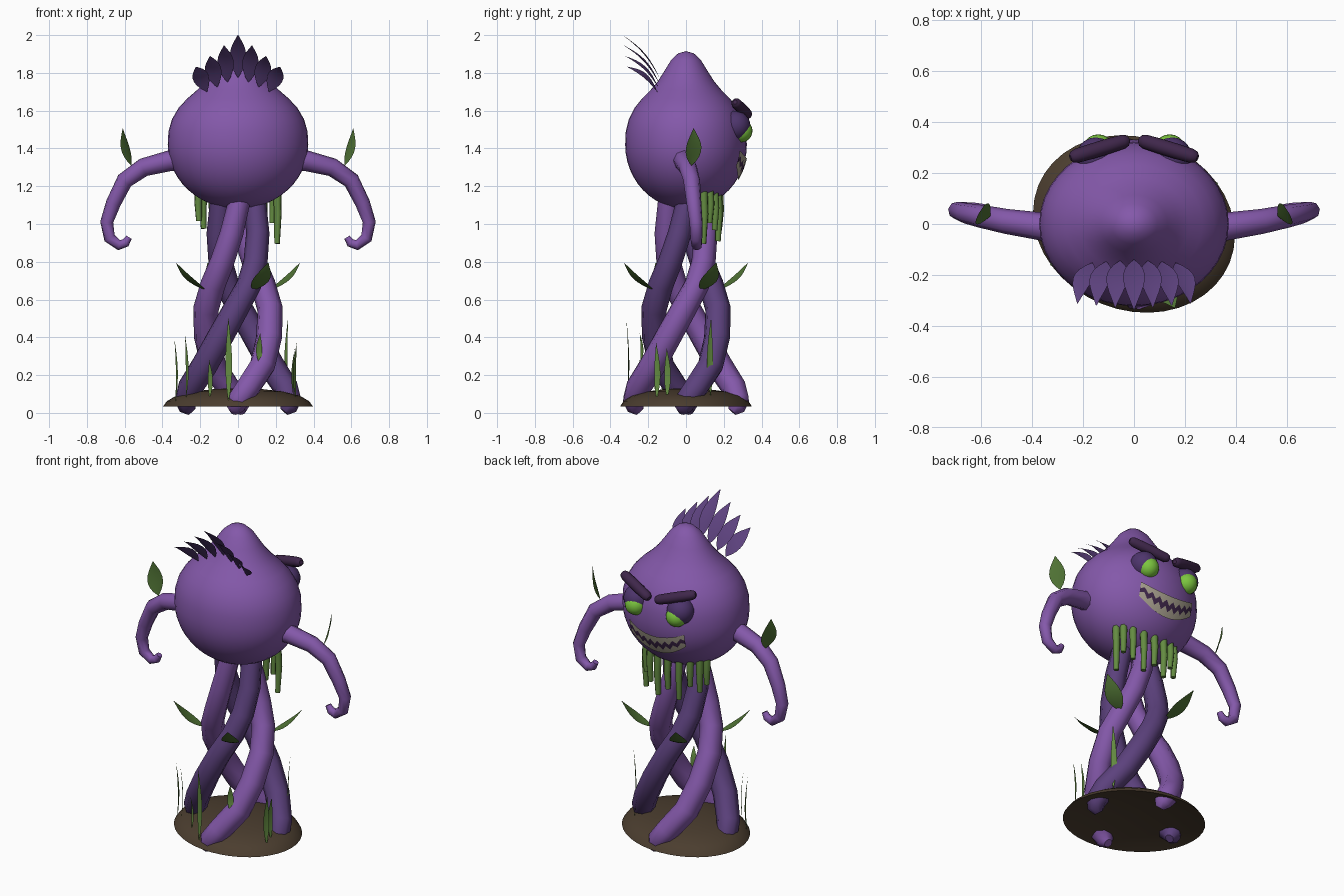
import bpy, bmesh
from math import sin, cos, pi, radians, sqrt
from mathutils import Vector

cube = bpy.data.objects.get("Cube")
if cube:
    bpy.data.objects.remove(cube)


def material(name, r, g, b):
    m = bpy.data.materials.new(name)
    m.use_nodes = True
    m.diffuse_color = (r, g, b, 1)
    m.node_tree.nodes["Principled BSDF"].inputs["Base Color"].default_value = (r, g, b, 1)
    return m


PURPLE = material("purple skin", .23, .098, .40)
DEEP = material("deep purple", .107, .053, .205)
LID = material("eyelid purple", .075, .035, .15)
BROW = material("brow plum", .05, .02, .07)
EYE = material("eye green", .20, .56, .05)
BEARD = material("vine green", .127, .26, .053)
LEAF = material("leaf green", .08, .17, .035)
TEETH = material("teeth ivory", .40, .36, .28)
SOIL = material("soil brown", .07, .047, .028)


def finish(name, mesh, mats, angle=60):
    obj = bpy.data.objects.new(name, mesh)
    bpy.context.collection.objects.link(obj)
    for m in mats:
        mesh.materials.append(m)
    bpy.ops.object.select_all(action='DESELECT')
    obj.select_set(True)
    bpy.context.view_layer.objects.active = obj
    bpy.ops.object.shade_smooth_by_angle(angle=radians(angle))
    return obj


def from_bmesh(name, bm, mats, angle=60):
    mesh = bpy.data.meshes.new(name)
    bm.to_mesh(mesh)
    bm.free()
    return finish(name, mesh, mats, angle)


def tube(name, points, radii, mat, resolution=2):
    """Round tube along points, one radius per point."""
    curve = bpy.data.curves.new(name, 'CURVE')
    curve.dimensions = '3D'
    curve.bevel_depth = 1
    curve.bevel_resolution = resolution
    curve.use_fill_caps = True
    spline = curve.splines.new('POLY')
    spline.points.add(len(points) - 1)
    for p, co, r in zip(spline.points, points, radii):
        p.co = (*co, 1)
        p.radius = r
    temp = bpy.data.objects.new("temp", curve)
    mesh = bpy.data.meshes.new_from_object(temp)
    bpy.data.objects.remove(temp)
    mesh.name = name
    return finish(name, mesh, [mat])


def lathe(name, profile, sx, sy, turn, mat, steps=40):
    """Elliptical turned shape from (radius, height) pairs."""
    bm = bmesh.new()
    prev = [bm.verts.new((r, 0, z)) for r, z in profile]
    edges = [bm.edges.new(pair) for pair in zip(prev, prev[1:])]
    bmesh.ops.spin(bm, geom=prev + edges, cent=(0, 0, 0), axis=(0, 0, 1),
                   angle=2 * pi, steps=steps)
    bmesh.ops.remove_doubles(bm, verts=bm.verts, dist=.0005)
    for v in bm.verts:
        x, y = v.co.x * sx, v.co.y * sy
        v.co.x, v.co.y = x * cos(turn) - y * sin(turn), x * sin(turn) + y * cos(turn)
    bmesh.ops.recalc_face_normals(bm, faces=bm.faces)
    return from_bmesh(name, bm, [mat], 80)


def leaf(name, base, tip, width, normal, bend, mat, n=8):
    """Pointed blade from base to tip, bowed along its normal."""
    base, tip = Vector(base), Vector(tip)
    axis = tip - base
    side = axis.cross(Vector(normal)).normalized()
    up = side.cross(axis).normalized()
    bm = bmesh.new()
    rows = []
    for i in range(n + 1):
        t = i / n
        w = width / 2 * max(sin(pi * t ** .85), .04)
        mid = base + axis * t + up * bend * sin(pi * t)
        rows.append([bm.verts.new(mid + side * s * w - up * .15 * w * (s == 0))
                     for s in (-1, 0, 1)])
    for a, b in zip(rows, rows[1:]):
        for k in (0, 1):
            bm.faces.new((a[k], a[k + 1], b[k + 1], b[k]))
    return from_bmesh(name, bm, [mat])


def ball(name, center, radius, mat):
    bm = bmesh.new()
    bmesh.ops.create_uvsphere(bm, u_segments=20, v_segments=12, radius=radius)
    bmesh.ops.translate(bm, verts=bm.verts, vec=center)
    return from_bmesh(name, bm, [mat], 80)


# Pear-shaped head
lower = [(sin(a * pi / 24), 1.42 - .34 * cos(a * pi / 24)) for a in range(12)]
upper = [(1, 1.42), (.99, 1.49), (.94, 1.555), (.845, 1.615), (.72, 1.665), (.58, 1.71),
         (.46, 1.757), (.355, 1.81), (.245, 1.868), (.13, 1.903), (0, 1.915)]
lathe("head", lower + upper, .372, .322, 0, PURPLE)

# Soil mound with a hollow underneath
lathe("soil_mound", [(0, .08), (.5, .068), (.8, .052), (1, .035), (.95, .062), (.83, .09),
                     (.6, .113), (.3, .127), (0, .13)], .405, .338, radians(-22), SOIL)

# Four twisting legs in alternating shades: height, distance from the middle, turn, thickness
LEG = [(.006, .245, -4, .025), (.03, .265, -3, .05), (.07, .275, 1, .062),
       (.13, .26, 11, .067), (.25, .22, 36, .07), (.4, .19, 60, .07), (.55, .17, 86, .068),
       (.68, .145, 114, .066), (.8, .125, 138, .064), (.95, .11, 162, .062),
       (1.13, .09, 186, .058)]
for i in range(4):
    path = [(r * cos(radians(a + 90 * i)), r * sin(radians(a + 90 * i)), z)
            for z, r, a, t in LEG]
    tube(f"leg_{i + 1}", path, [row[3] for row in LEG], PURPLE if i % 2 else DEEP)

# Leaves on the legs
for i in range(4):
    a = radians(26 + 90 * i)
    out = Vector((cos(a), sin(a), 0))
    leaf(f"leg_leaf_{i + 1}", out * .19 + Vector((0, 0, .65)),
         out * .365 + Vector((0, 0, .795)), .1, Vector((0, 0, 1)) - out, -.015, LEAF)

# Arms, arm leaves, eyes and brows, mirrored
ARM = [(.28, -.02, 1.34, .057), (.36, -.01, 1.335, .055), (.5, .01, 1.30, .049),
       (.6, .03, 1.23, .045), (.66, .042, 1.11, .04), (.695, .053, 1.01, .035),
       (.68, .055, .925, .032), (.63, .057, .888, .028), (.595, .057, .9, .024),
       (.577, .057, .93, .017)]
for s, label in ((1, "left"), (-1, "right")):
    tube(f"{label}_arm", [(s * x, y, z) for x, y, z, r in ARM], [p[3] for p in ARM], PURPLE)
    leaf(f"{label}_arm_leaf", (s * .565, .03, 1.31), (s * .61, .04, 1.505), .095,
         (s, .55, 0), .012, LEAF)
    ball(f"{label}_eyelid", (s * .148, .262, 1.52), .079, LID)
    ball(f"{label}_eye", (s * .14, .291, 1.493), .061, EYE)
    a, b = Vector((s * .02, .33, 1.575)), Vector((s * .25, .26, 1.645))
    steps = (0, .03, .1, .35, .65, .9, .97, 1)
    tube(f"{label}_brow", [a.lerp(b, t) for t in steps],
         [.012, .022, .028, .03, .03, .028, .022, .012], BROW, 3)

# Grin: lower teeth, dark zigzag gap and upper teeth lying on the head
bm = bmesh.new()
columns = []
COUNT = 16
for i in range(COUNT + 1):
    u = 2 * i / COUNT - 1
    x = .187 * u
    half = .058 - .018 * u * u
    zig = .24 * (1 if i % 2 else -1)
    column = []
    for v in (-1, -.3 + zig, .3 + zig, 1):
        z = 1.288 + .06 * u * u + half * v
        r2 = 1 - ((z - 1.42) / .34) ** 2 - (x / .372) ** 2
        column.append(bm.verts.new((x, .322 * sqrt(r2) + .008, z)))
    columns.append(column)
for a, b in zip(columns, columns[1:]):
    for k in range(3):
        face = bm.faces.new((b[k], a[k], a[k + 1], b[k + 1]))
        face.material_index = 1 if k == 1 else 0
from_bmesh("grin", bm, [TEETH, BROW])

# Beard of hanging vines
LENGTHS = (.15, .19, .15, .23, .18, .24, .19, .16, .27)
for i, length in enumerate(LENGTHS):
    a = radians(-80 + 160 * i / (len(LENGTHS) - 1))
    x, y = .21 * sin(a), .075 + .1 * cos(a)
    top = 1.42 - .34 * sqrt(1 - (x / .37) ** 2 - (y / .32) ** 2) + .03
    tube(f"beard_vine_{i + 1}",
         [(x, y, top), (x * 1.02, y + .006, top - length * .5), (x, y, top - length - .02)],
         [.022, .02, .015], BEARD)

# Crest of bowed leaves behind the peak
for i in range(-3, 4):
    k = abs(i)
    leaf(f"crest_leaf_{i + 4}", (i * .055, -.14 - .004 * k, 1.775 - .025 * k),
         (i * .074, -.335 + .008 * k, 2 - .056 * k), .086, (.025 * i, .24, .19), .025, DEEP)

# Grass blades: x, y, bottom, top, width
GRASS = [(-.05, -.31, .06, .5, .036), (-.33, -.12, .06, .39, .03), (-.275, -.16, .08, .41, .03),
         (-.15, -.24, .08, .28, .03), (.26, .13, .09, .5, .036), (.295, -.1, .08, .34, .036),
         (.305, -.155, .07, .37, .036), (.115, -.24, .26, .42, .036)]
for i, (x, y, low, high, width) in enumerate(GRASS):
    leaf(f"grass_blade_{i + 1}", (x, y, low), (x * 1.02, y * 1.02, high), width, (x, y, 0),
         -.01, BEARD)
